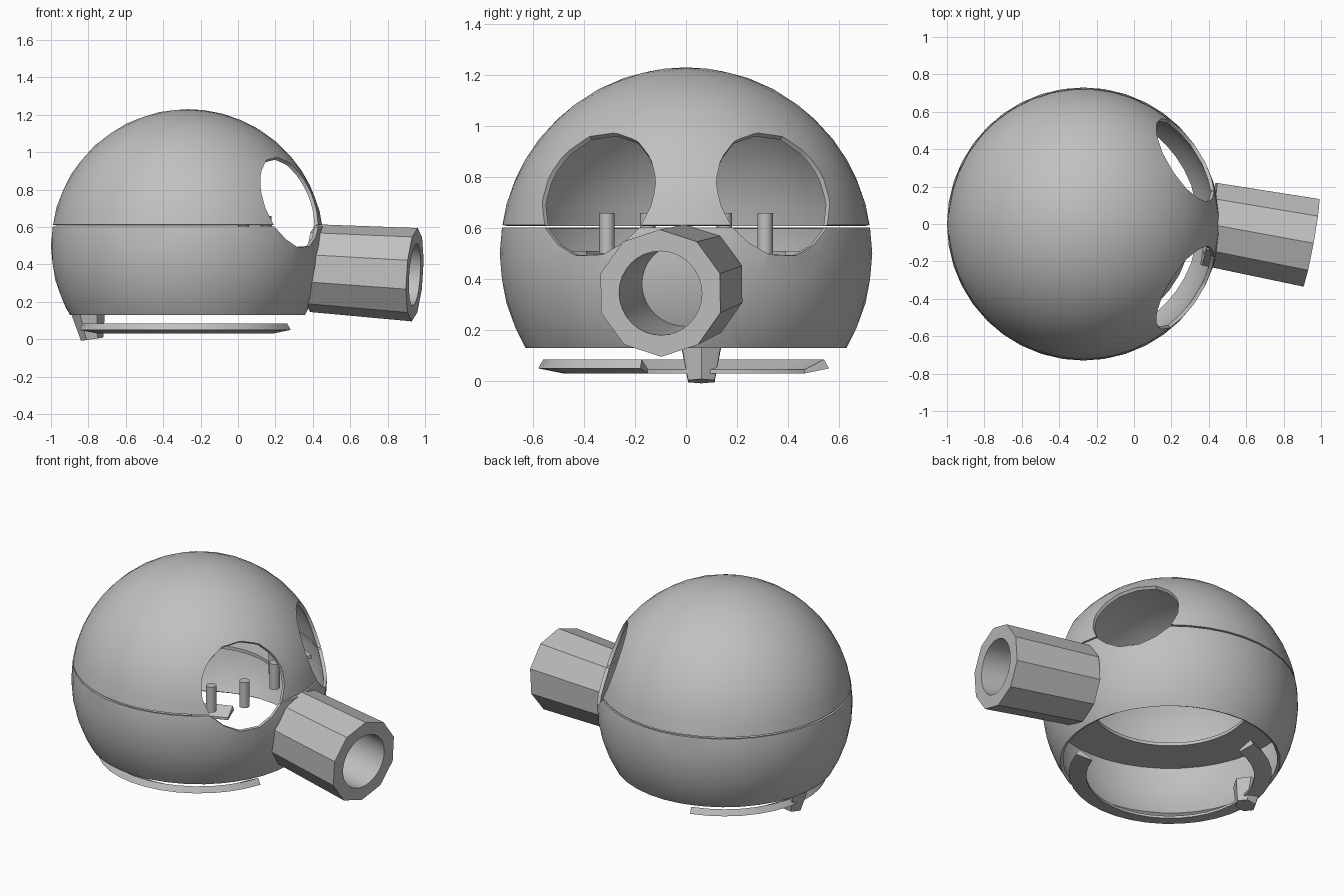
import bpy, bmesh, math
from mathutils import Vector, Matrix

if "Cube" in bpy.data.objects:
    bpy.data.objects.remove(bpy.data.objects["Cube"])

CENTRE = Vector((-0.27, 0, 0.5))
RADIUS = 0.73
EYE_RADIUS = 0.26

grey = bpy.data.materials.new("light grey")
grey.use_nodes = True
grey.diffuse_color = (0.53, 0.53, 0.53, 1)
grey.node_tree.nodes["Principled BSDF"].inputs["Base Color"].default_value = (0.53, 0.53, 0.53, 1)


def finish(name, bm):
    mesh = bpy.data.meshes.new(name)
    bm.to_mesh(mesh)
    bm.free()
    mesh.materials.append(grey)
    ob = bpy.data.objects.new(name, mesh)
    bpy.context.collection.objects.link(ob)
    return ob


def cylinder(name, start, end, r1, r2, sides):
    start, end = Vector(start), Vector(end)
    axis = end - start
    turn = axis.to_track_quat("Z", "Y").to_matrix().to_4x4()
    bm = bmesh.new()
    bmesh.ops.create_cone(bm, cap_ends=True, segments=sides, radius1=r1, radius2=r2,
                          depth=axis.length,
                          matrix=Matrix.Translation((start + end) / 2) @ turn)
    return finish(name, bm)


def smooth(ob, angle=30):
    """Apply the modifiers, then smooth all but the sharp edges."""
    bpy.ops.object.select_all(action="DESELECT")
    ob.select_set(True)
    bpy.context.view_layer.objects.active = ob
    for mod in list(ob.modifiers):
        bpy.ops.object.modifier_apply(modifier=mod.name)
    bpy.ops.object.shade_smooth_by_angle(angle=math.radians(angle))


def slice_off(bm, point, normal):
    """Cut along a plane and remove everything in front of it."""
    bmesh.ops.bisect_plane(bm, geom=bm.verts[:] + bm.edges[:] + bm.faces[:],
                           plane_co=point, plane_no=normal)
    front = [v for v in bm.verts if (v.co - point).dot(normal) > 0.0001]
    bmesh.ops.delete(bm, geom=front, context="VERTS")


def shell(name, low, high):
    """Hollow slice of the ball between two heights, with both eye openings."""
    bm = bmesh.new()
    bmesh.ops.create_icosphere(bm, subdivisions=4, radius=RADIUS,
                               matrix=Matrix.Translation(CENTRE))
    slice_off(bm, Vector((0, 0, low)), Vector((0, 0, -1)))
    slice_off(bm, Vector((0, 0, high)), Vector((0, 0, 1)))
    for side in (-1, 1):
        aim = Vector((0.54, 0.34 * side, 0.23)).normalized()
        slice_off(bm, CENTRE + aim * math.sqrt(RADIUS ** 2 - EYE_RADIUS ** 2), aim)
    ob = finish(name, bm)
    mod = ob.modifiers.new("wall", "SOLIDIFY")
    mod.thickness, mod.offset = 0.02, -1
    smooth(ob)


def arc_band(name, section, start, end, steps):
    """Sweep a radius/height section around the ball's upright axis."""
    bm = bmesh.new()
    rings = []
    for i in range(steps + 1):
        a = math.radians(start + (end - start) * i / steps)
        rings.append([bm.verts.new((CENTRE.x + r * math.cos(a), r * math.sin(a), z))
                      for r, z in section])
    n = len(section)
    for p, q in zip(rings, rings[1:]):
        for j in range(n):
            k = (j + 1) % n
            bm.faces.new((p[j], p[k], q[k], q[j]))
    bm.faces.new(rings[0])
    bm.faces.new(rings[-1])
    bmesh.ops.recalc_face_normals(bm, faces=bm.faces)
    smooth(finish(name, bm))


# Ball halves with a thin seam between them
shell("upper_shell", 0.612, 2)
shell("lower_shell", 0.13, 0.602)

# Snout tube, angled a little to one side
root, tip = Vector((0.4, 0, 0.38)), Vector((0.945, -0.1, 0.345))
along = (tip - root).normalized()
snout = cylinder("snout", root, tip, 0.235, 0.25, 10)
bore = cylinder("bore_cutter", root - along * 0.1, tip + along * 0.1, 0.165, 0.165, 32)
hollow = snout.modifiers.new("bore", "BOOLEAN")
hollow.object, hollow.operation, hollow.solver = bore, "DIFFERENCE", "EXACT"
smooth(snout)
bpy.data.objects.remove(bore)

# Inner shelf and its pegs
arc_band("inner_shelf", ((0.45, 0.49), (0.45, 0.51), (0.71, 0.51), (0.71, 0.49)), 60, 300, 40)
for side in (-1, 1):
    for label, x, y in (("outer_peg", 0.03, 0.31), ("inner_peg", 0.15, 0.15)):
        smooth(cylinder(label, (x, y * side, 0.5), (x, y * side, 0.66), 0.03, 0.03, 16))

# Loose base ring and the small foot block at the back
arc_band("base_ring", ((0.48, 0.03), (0.48, 0.045), (0.56, 0.085), (0.58, 0.05)), 105, 342, 24)
smooth(cylinder("foot_block", (-0.78, 0.06, 0), (-0.8, 0.06, 0.14), 0.06, 0.09, 6))
